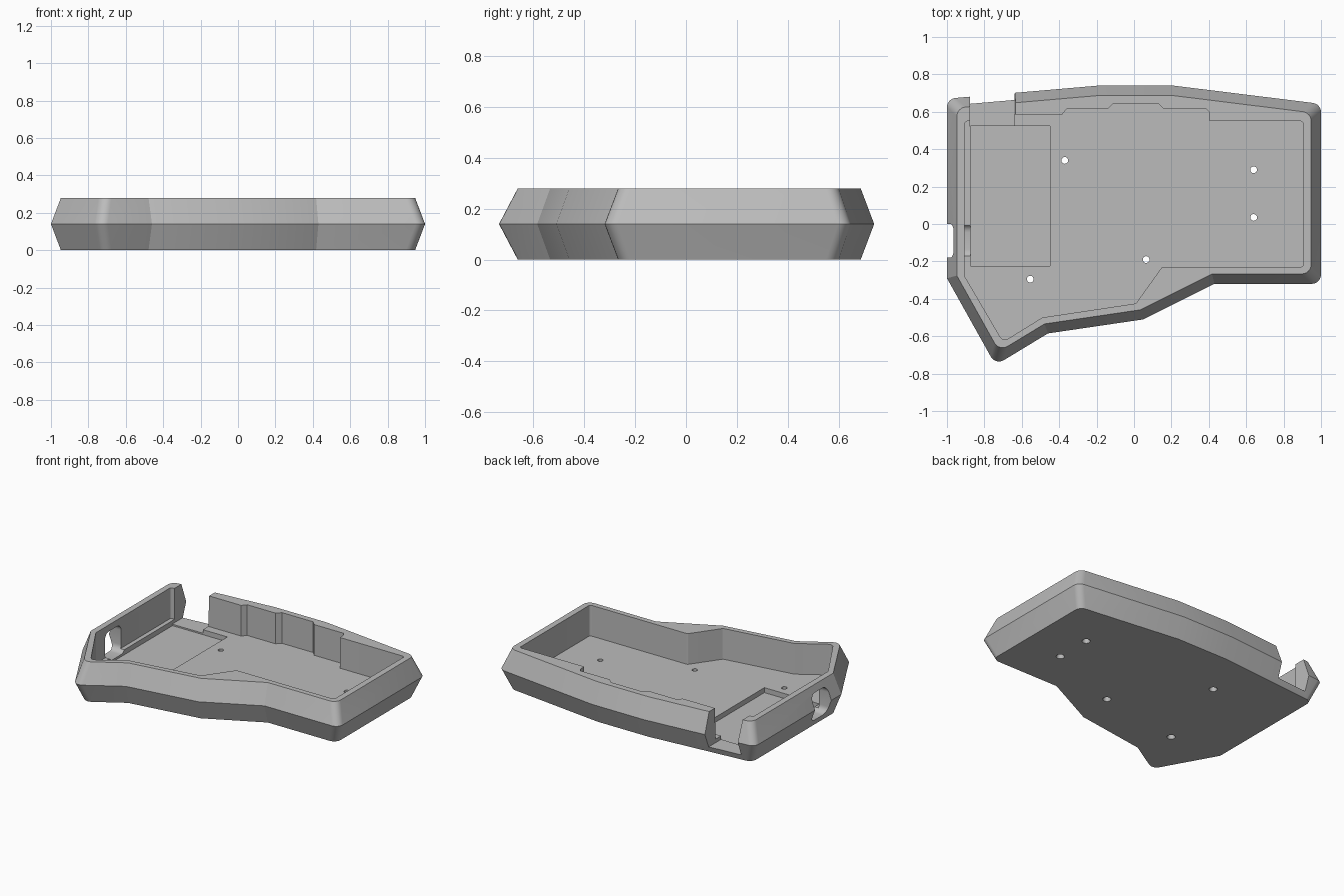
import bpy, bmesh, math
from mathutils import Vector, Matrix

if "Cube" in bpy.data.objects:
    bpy.data.objects.remove(bpy.data.objects["Cube"])

grey = bpy.data.materials.new("case grey")
grey.use_nodes = True
COLOR = (0.5, 0.5, 0.5, 1)
grey.diffuse_color = COLOR
grey.node_tree.nodes["Principled BSDF"].inputs["Base Color"].default_value = COLOR


def inset(points, d):
    """Move every edge of a counter-clockwise outline inward by d."""
    out = []
    for i, p in enumerate(points):
        a = (p - points[i - 1]).normalized()
        b = (points[(i + 1) % len(points)] - p).normalized()
        na, nb = Vector((-a.y, a.x)), Vector((-b.y, b.x))
        out.append(p + (na + nb) * d / (1 + na.dot(nb)))
    return out


def fillet(points, radii, steps=6):
    """Round the corners that have a radius."""
    out = []
    for i, p in enumerate(points):
        r = radii[i]
        if not r:
            out.append(p)
            continue
        a = (points[i - 1] - p).normalized()
        b = (points[(i + 1) % len(points)] - p).normalized()
        half = a.angle(b) / 2
        centre = p + (a + b).normalized() * r / math.sin(half)
        start = p + a * r / math.tan(half) - centre
        end = p + b * r / math.tan(half) - centre
        sweep = math.atan2(start.x * end.y - start.y * end.x, start.dot(end))
        for k in range(steps + 1):
            out.append(centre + Matrix.Rotation(sweep * k / steps, 2) @ start)
    return out


def loft(name, rings, axis="Z"):
    """Skin a stack of (outline, height) rings and cap both ends."""
    bm = bmesh.new()
    place = (lambda p, h: (p.x, p.y, h)) if axis == "Z" else (lambda p, h: (h, p.x, p.y))
    loops = [[bm.verts.new(place(p, h)) for p in outline] for outline, h in rings]
    n = len(loops[0])
    for low, high in zip(loops, loops[1:]):
        for i in range(n):
            j = (i + 1) % n
            bm.faces.new((low[i], low[j], high[j], high[i]))
    bm.faces.new(loops[0][::-1])
    bm.faces.new(loops[-1])
    bmesh.ops.recalc_face_normals(bm, faces=bm.faces)
    mesh = bpy.data.meshes.new(name)
    bm.to_mesh(mesh)
    bm.free()
    mesh.materials.append(grey)
    ob = bpy.data.objects.new(name, mesh)
    bpy.context.collection.objects.link(ob)
    return ob


def rect(x0, x1, y0, y1):
    return [Vector(p) for p in ((x0, y0), (x1, y0), (x1, y1), (x0, y1))]


def circle(x, y, r, n=20):
    return [Vector((x + r * math.cos(math.tau * k / n), y + r * math.sin(math.tau * k / n)))
            for k in range(n)]


# Case body: widest at mid height, tapering to the rim and the base
R = 0.05
corners = [(-1, 0.67, R), (-1, -0.29, 0), (-0.74, -0.755, R), (-0.46, -0.585, 0),
           (0.05, -0.51, 0), (0.43, -0.32, 0), (1, -0.32, R), (1, 0.642, R),
           (0.21, 0.74, 0), (-0.19, 0.74, 0)]
outline = [Vector(c[:2]) for c in corners]
radii = [c[2] for c in corners]
widest = fillet(outline, radii)
narrow = fillet(inset(outline, 0.053), radii)
case = loft("keyboard_case", [(narrow, 0), (widest, 0.14), (narrow, 0.28)])

# Inner cavity with a stepped back wall
r = 0.015
cavity = [(-0.905, 0.55, r), (-0.905, -0.28, r), (-0.70, -0.63, 0.03), (-0.49, -0.50, r),
          (0.01, -0.425, r), (0.15, -0.23, r), (0.905, -0.23, r), (0.905, 0.55, r),
          (0.405, 0.55, 0), (0.40, 0.60, 0), (0.385, 0.615, 0), (0.16, 0.615, 0),
          (0.13, 0.645, 0), (-0.11, 0.645, 0), (-0.14, 0.615, 0), (-0.36, 0.615, 0),
          (-0.385, 0.585, 0), (-0.64, 0.585, 0), (-0.80, 0.55, 0)]
cavity_shape = fillet([Vector(c[:2]) for c in cavity], [c[2] for c in cavity])
FLOOR = 0.065
cutters = [loft("cavity_cutter", [(cavity_shape, FLOOR), (cavity_shape, 0.4)])]

# Sunken tray in the floor
tray = rect(-0.875, -0.45, -0.225, 0.525)
cutters.append(loft("tray_cutter", [(tray, 0.03), (tray, 0.1)]))

# Open notch through the back wall
cutters.append(loft("notch_cutter", [(rect(-0.878, -0.64, 0.522, 0.9), 0.04),
                                     (rect(-0.878, -0.63, 0.522, 0.9), 0.4)]))

# Rounded port through the side wall
port = fillet(rect(-0.18, 0, 0.045, 0.235), [0.045] * 4)
cutters.append(loft("port_cutter", [(port, -1.1), (port, -0.87)], axis="X"))

# Countersunk screw holes
for x, y in ((-0.37, 0.34), (0.64, 0.29), (0.64, 0.035), (0.065, -0.19), (-0.555, -0.295)):
    cutters.append(loft("screw_hole_cutter", [(circle(x, y, 0.03), -0.01),
                                              (circle(x, y, 0.018), 0.03),
                                              (circle(x, y, 0.018), 0.1)]))

bpy.context.view_layer.objects.active = case
for cutter in cutters:
    cutter.hide_render = True
    mod = case.modifiers.new("cut", "BOOLEAN")
    mod.operation = "DIFFERENCE"
    mod.solver = "EXACT"
    mod.object = cutter
    bpy.ops.object.modifier_apply(modifier=mod.name)
    bpy.data.objects.remove(cutter)

bpy.ops.object.select_all(action="DESELECT")
case.select_set(True)
bpy.ops.object.shade_smooth_by_angle(angle=math.radians(20))
